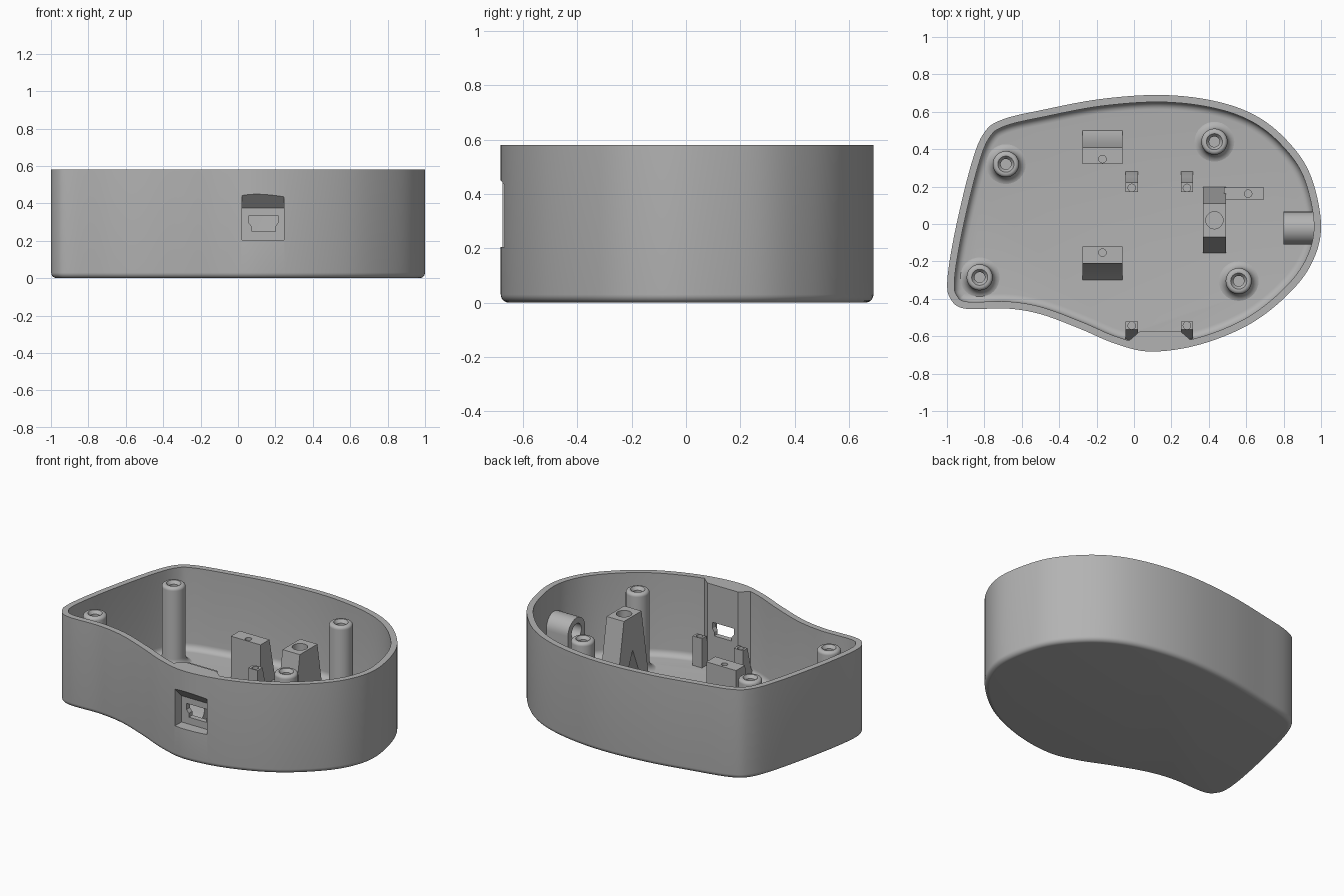
import bpy, bmesh
from math import cos, sin, pi, radians
from mathutils import Vector

cube = bpy.data.objects.get("Cube")
if cube:
    bpy.data.objects.remove(cube)

grey = bpy.data.materials.new("plain grey")
grey.use_nodes = True
grey.diffuse_color = (0.45, 0.45, 0.45, 1)
grey.node_tree.nodes["Principled BSDF"].inputs["Base Color"].default_value = grey.diffuse_color

HEIGHT, FLOOR, WALL = 0.58, 0.05, 0.038


def finish(name, bm):
    bmesh.ops.recalc_face_normals(bm, faces=bm.faces)
    mesh = bpy.data.meshes.new(name)
    bm.to_mesh(mesh)
    bm.free()
    mesh.materials.append(grey)
    ob = bpy.data.objects.new(name, mesh)
    bpy.context.collection.objects.link(ob)
    return ob


def loft(name, rings, closed=False):
    """Skin a list of equal-length vertex rings, capping the ends unless closed."""
    bm = bmesh.new()
    loops = [[bm.verts.new(p) for p in ring] for ring in rings]
    pairs = list(zip(loops, loops[1:]))
    for a, b in pairs:
        for i in range(len(a)):
            j = (i + 1) % len(a)
            bm.faces.new((a[i], a[j], b[j], b[i]))
    if not closed:
        bm.faces.new(loops[0])
        bm.faces.new(loops[-1])
    return finish(name, bm)


def prism(name, profile, lo, hi, axis="x"):
    """Extrude a (y, z) profile along x, a (x, z) one along y or a (x, y) one along z."""
    place = {"x": lambda p, t: (t, *p),
             "y": lambda p, t: (p[0], t, p[1]),
             "z": lambda p, t: (*p, t)}[axis]
    return loft(name, [[place(p, t) for p in profile] for t in (lo, hi)])


def circle(u, v, r, n=24):
    return [(u + r * cos(2 * pi * i / n), v + r * sin(2 * pi * i / n)) for i in range(n)]


def combine(ob, tool, operation="DIFFERENCE"):
    mod = ob.modifiers.new("cut", "BOOLEAN")
    mod.object, mod.operation, mod.solver = tool, operation, "EXACT"
    bpy.context.view_layer.objects.active = ob
    bpy.ops.object.modifier_apply(modifier=mod.name)
    bpy.data.objects.remove(tool)


def drill(ob, x, y, r, top, depth=0.15):
    combine(ob, prism("drill", circle(x, y, r), top - depth, top + 0.05, "z"))


# Rounded, asymmetric outline of the case
control = [Vector(p) for p in (
    (1, 0), (0.94, 0.27), (0.81, 0.455), (0.64, 0.585), (0.42, 0.66), (0.14, 0.69),
    (-0.18, 0.668), (-0.48, 0.612), (-0.7, 0.56), (-0.8, 0.49), (-0.87, 0.32),
    (-0.955, -0.03), (-0.998, -0.3), (-0.978, -0.405), (-0.9, -0.453), (-0.68, -0.452),
    (-0.5, -0.482), (-0.29, -0.56), (-0.1, -0.64), (0.09, -0.682), (0.35, -0.645),
    (0.62, -0.535), (0.83, -0.37), (0.955, -0.2))]


def spline(pts, steps=8):
    out, n = [], len(pts)
    for i in range(n):
        a, b, c, d = (pts[(i + k) % n] for k in (-1, 0, 1, 2))
        for s in range(steps):
            t = s / steps
            out.append((2 * b + (c - a) * t + (2 * a - 5 * b + 4 * c - d) * t ** 2
                        + (3 * b - a - 3 * c + d) * t ** 3) / 2)
    return out


outline = spline(control)


def inset_ring(d, z):
    ring, n = [], len(outline)
    for i, p in enumerate(outline):
        tangent = (outline[(i + 1) % n] - outline[i - 1]).normalized()
        ring.append((p.x - tangent.y * d, p.y + tangent.x * d, z))
    return ring


# Shell: rounded bottom edge, wall, rim, inner wall, filleted floor
arc = [radians(a) for a in range(0, 91, 15)]
R, F = 0.03, 0.04
section = [(R * (1 - sin(a)), R * (1 - cos(a))) for a in arc]
section += [(0, HEIGHT), (WALL, HEIGHT)]
section += [(WALL + F * (1 - cos(a)), FLOOR + F * (1 - sin(a))) for a in arc]
shell = loft("case_shell", [inset_ring(d, z) for d, z in section])

# Thickened wall behind the connector, with a recess and a socket opening
pad = prism("connector_pad", [(-0.045, -0.64), (0.03, -0.575), (0.25, -0.575), (0.32, -0.635),
                              (0.24, -0.65), (0.1, -0.662), (0.02, -0.65)], 0.03, HEIGHT, "z")
combine(shell, pad, "UNION")
combine(shell, prism("recess", [(-0.8, 0.205), (-0.61, 0.205), (-0.61, 0.375),
                                (-0.683, 0.45), (-0.8, 0.45)], 0.022, 0.245))
combine(shell, prism("socket", [(0.075, 0.25), (0.2, 0.25), (0.2, 0.275), (0.213, 0.295),
                                (0.213, 0.335), (0.058, 0.335), (0.058, 0.295),
                                (0.075, 0.275)], -0.7, -0.5, "y"))
parts = [shell]

# Screw posts: flared foot, rounded lip, countersunk bore
flare, lip, top = 0.05, 0.02, 0.56
post = [(0.07 + flare * (1 - sin(a)), FLOOR - 0.002 + flare * (1 - cos(a))) for a in arc]
post += [(0.07 - lip * (1 - cos(a)), top - lip * (1 - sin(a))) for a in arc]
post += [(0.043, top), (0.028, top - 0.02), (0.028, top - 0.3)]
for name, x, y in (("back_right", -0.685, 0.32), ("back_left", 0.43, 0.44),
                   ("front_right", -0.825, -0.285), ("front_left", 0.56, -0.305)):
    parts.append(loft("screw_post_" + name,
                      [[(*p, z) for p in circle(x, y, r, 32)] for r, z in post]))


# Buttressed supports: a drilled vertical face with a slope behind it
def support(name, x0, x1, face, ledge, foot, top, hole_y, hole_r=0.02):
    mid = ledge + (foot - ledge) * 0.55
    ob = prism(name, [(face, 0.03), (face, top), (ledge, top), (mid, FLOOR + 0.05),
                      (foot, FLOOR), (foot, 0.03)], x0, x1)
    drill(ob, (x0 + x1) / 2, hole_y, hole_r, top)
    parts.append(ob)


support("back_bracket", -0.275, -0.062, 0.32, 0.41, 0.5, 0.326, 0.347)
support("front_bracket", -0.275, -0.062, -0.12, -0.21, -0.3, 0.326, -0.153)
for side, x in (("right", -0.012), ("left", 0.283)):
    support("board_stud_back_" + side, x - 0.033, x + 0.033, 0.17, 0.222, 0.28, 0.24, 0.193)
    support("board_stud_front_" + side, x - 0.033, x + 0.033, -0.52, -0.565, -0.63, 0.24, -0.543)

# Tapered central tower with a triangular opening and a bored top
tower = prism("centre_tower", [(-0.158, 0.03), (-0.07, 0.56), (0.11, 0.56), (0.2, 0.03)],
              0.368, 0.492)
combine(tower, prism("arch", [(-0.11, 0.02), (0.02, 0.34), (0.15, 0.02)], 0.3, 0.55))
drill(tower, 0.43, 0.02, 0.046, 0.56)
parts.append(tower)

# Low drilled block beside the tower
block = prism("side_block", [(0.13, 0.03), (0.13, 0.25), (0.195, 0.25), (0.195, 0.03)], 0.48, 0.695)
drill(block, 0.61, 0.162, 0.02, 0.25)
parts.append(block)

# Arched holder on the end wall with a horizontal bore
radius, cy, cz = 0.088, -0.022, 0.33
arch = [(cy + radius * cos(pi * i / 16), cz + radius * sin(pi * i / 16)) for i in range(17)]
holder = prism("arched_holder", arch + [(cy - radius, 0.03), (cy + radius, 0.03)], 0.8, 0.975)
combine(holder, prism("bore", circle(cy, cz, 0.05), 0.75, 0.94))
parts.append(holder)

# Smooth curved faces, keep hard edges crisp
bpy.ops.object.select_all(action="DESELECT")
for ob in parts:
    ob.select_set(True)
bpy.context.view_layer.objects.active = shell
bpy.ops.object.shade_smooth_by_angle(angle=radians(32))
